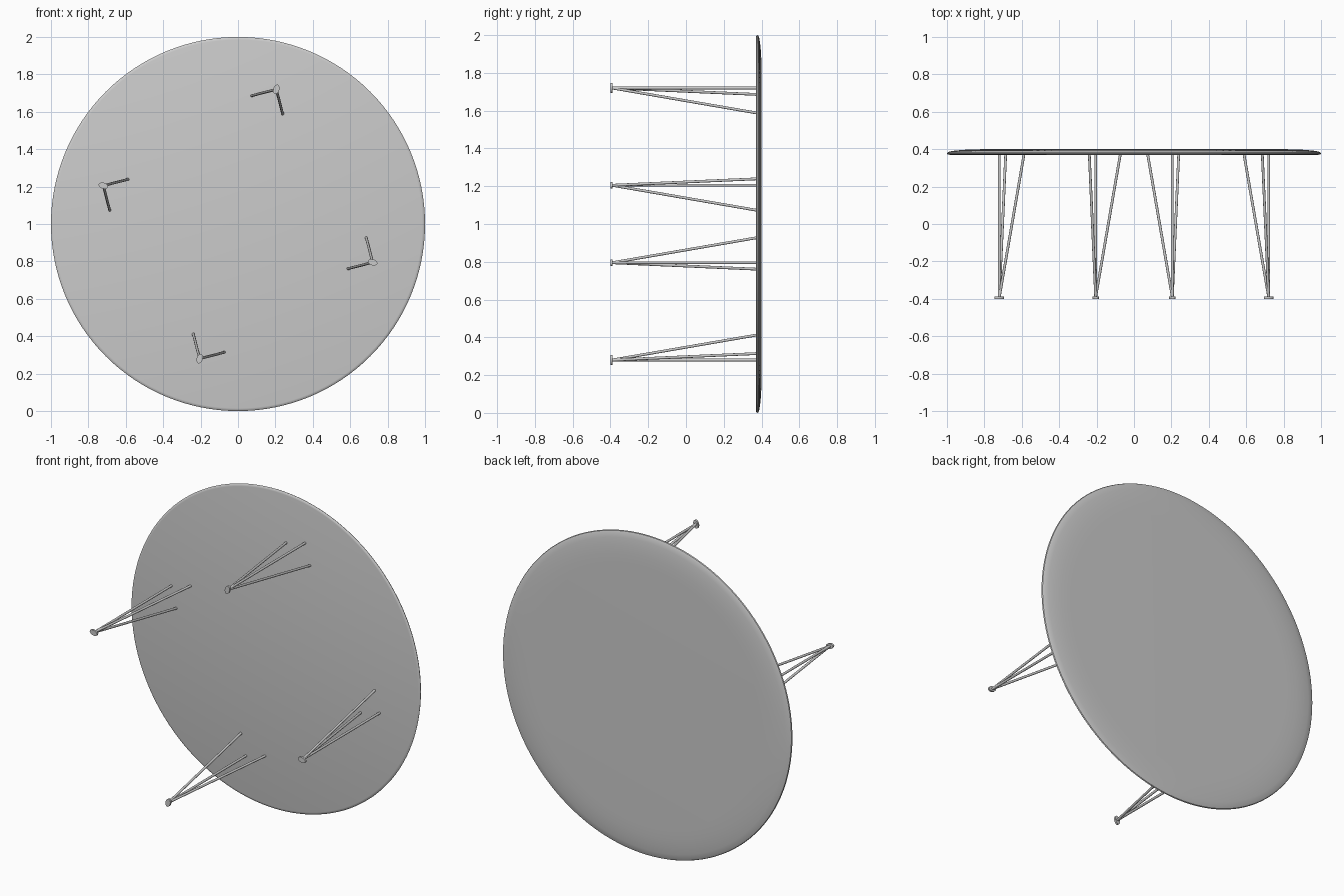
import bpy, bmesh, math
from mathutils import Vector, Matrix

if "Cube" in bpy.data.objects:
    bpy.data.objects.remove(bpy.data.objects["Cube"])

CENTRE = Vector((0, 0, 1))


def finish(name, bm, angle=35):
    bmesh.ops.recalc_face_normals(bm, faces=bm.faces)
    me = bpy.data.meshes.new(name)
    bm.to_mesh(me)
    bm.free()
    ob = bpy.data.objects.new(name, me)
    bpy.context.collection.objects.link(ob)
    bpy.ops.object.select_all(action='DESELECT')
    ob.select_set(True)
    bpy.context.view_layer.objects.active = ob
    bpy.ops.object.shade_smooth_by_angle(angle=math.radians(angle))
    return ob


def lathe_y(name, profile, steps=128):
    """Spin (radius, y) points round the y axis through CENTRE."""
    bm = bmesh.new()
    vs = [bm.verts.new(CENTRE + Vector((r, y, 0))) for r, y in profile]
    es = [bm.edges.new(p) for p in zip(vs, vs[1:])]
    bmesh.ops.spin(bm, geom=vs + es, cent=CENTRE, axis=(0, 1, 0),
                   angle=math.tau, steps=steps)
    bmesh.ops.remove_doubles(bm, verts=bm.verts, dist=1e-5)
    return finish(name, bm)


def rod(bm, a, b, radius):
    d = b - a
    m = Matrix.Translation((a + b) / 2) @ d.to_track_quat('Z', 'Y').to_matrix().to_4x4()
    bmesh.ops.create_cone(bm, cap_ends=True, segments=16, radius1=radius,
                          radius2=radius, depth=d.length, matrix=m)


# Round top standing on its edge, softly bevelled on the back face
lathe_y("table_top", [(0, 0.37), (0.985, 0.37), (0.995, 0.372), (1.0, 0.377),
                      (0.997, 0.383), (0.985, 0.388), (0.96, 0.392),
                      (0.92, 0.396), (0.87, 0.399), (0.8, 0.4), (0, 0.4)])

# Four legs, each three rods meeting at an oval foot
foot_xz = (0.205, 0.72)
rod_tops = [(0.205, 0.72), (0.073, 0.686), (0.239, 0.588)]
for i in range(4):
    turn = Matrix.Translation(CENTRE) @ Matrix.Rotation(i * math.pi / 2, 4, 'Y')

    bm = bmesh.new()
    start = turn @ Vector((foot_xz[0], -0.392, foot_xz[1]))
    for x, z in rod_tops:
        rod(bm, start, turn @ Vector((x, 0.373, z)), 0.0072)
    finish(f"leg_rods_{i + 1}", bm)

    bm = bmesh.new()
    radial = math.atan2(foot_xz[0], foot_xz[1])
    m = (turn @ Matrix.Translation((foot_xz[0], -0.394, foot_xz[1]))
         @ Matrix.Rotation(radial, 4, 'Y')
         @ Matrix.Diagonal((0.016, 1, 0.026, 1))
         @ Matrix.Rotation(math.pi / 2, 4, 'X'))
    bmesh.ops.create_cone(bm, cap_ends=True, segments=32, radius1=1,
                          radius2=1, depth=0.012, matrix=m)
    finish(f"foot_{i + 1}", bm)
